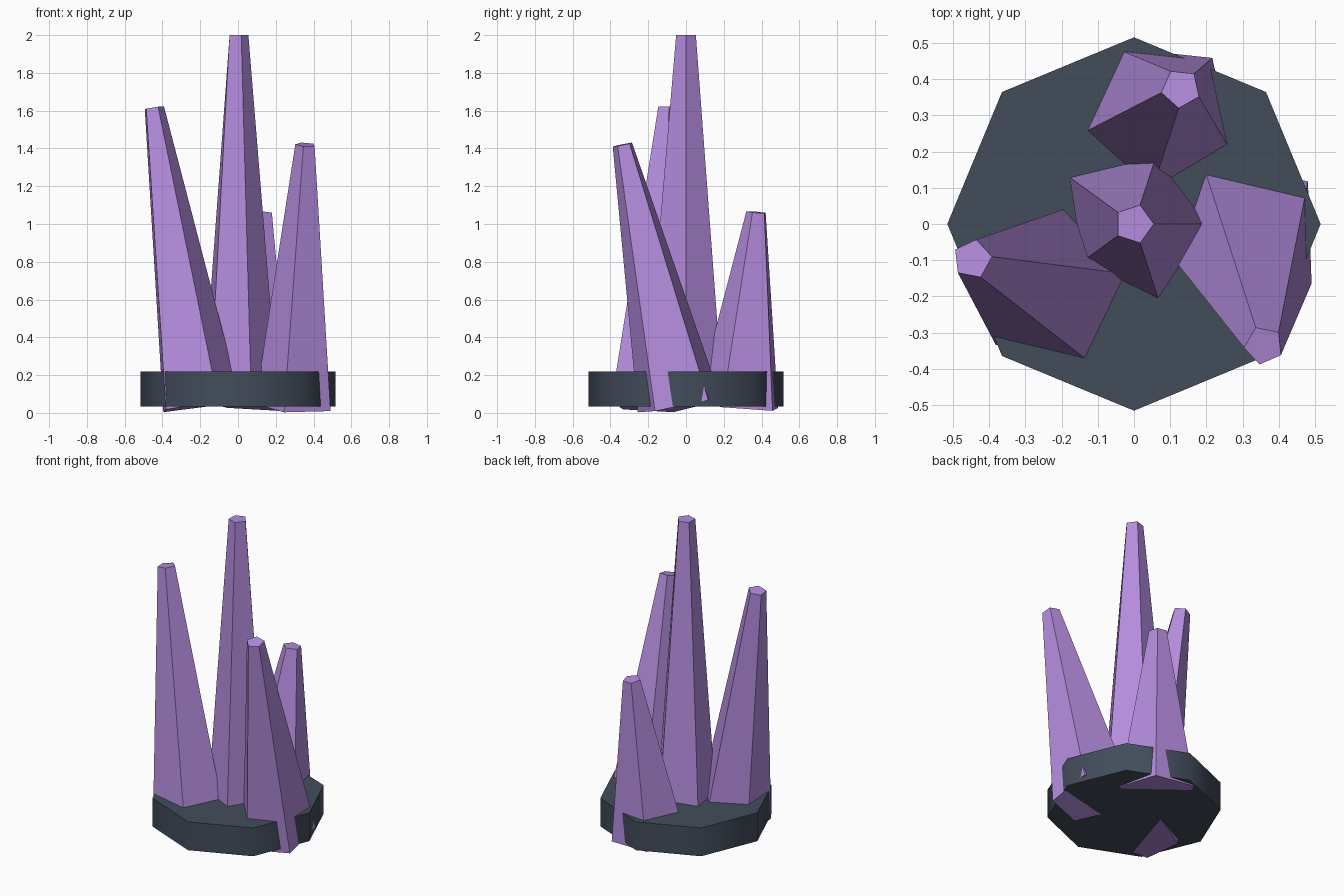
import bpy, bmesh, math
from mathutils import Vector

if "Cube" in bpy.data.objects:
    bpy.data.objects.remove(bpy.data.objects["Cube"])


def material(name, rgb):
    mat = bpy.data.materials.new(name)
    mat.diffuse_color = (*rgb, 1)
    mat.use_nodes = True
    mat.node_tree.nodes["Principled BSDF"].inputs["Base Color"].default_value = mat.diffuse_color
    return mat


purple = material("crystal purple", (0.46, 0.265, 0.73))
slate = material("slate", (0.055, 0.073, 0.105))


def crystal(name, foot, tip, spin, radii, tip_radius=0.055):
    """Five-sided tapered shard, its ends square to the line from foot to tip."""
    foot, tip = Vector(foot), Vector(tip)
    turn = Vector((0, 0, 1)).rotation_difference(tip - foot)
    bm = bmesh.new()
    rings = []
    for centre, sizes in ((foot, radii), (tip, [tip_radius] * 5)):
        ring = []
        for i, r in enumerate(sizes):
            a = math.radians(spin + 72 * i)
            ring.append(bm.verts.new(centre + turn @ Vector((r * math.cos(a), r * math.sin(a), 0))))
        rings.append(ring)
    low, high = rings
    bm.faces.new(low[::-1])
    bm.faces.new(high)
    for i in range(5):
        j = (i + 1) % 5
        bm.faces.new((low[i], low[j], high[j], high[i]))
    mesh = bpy.data.meshes.new(name)
    bm.to_mesh(mesh)
    bm.free()
    mesh.materials.append(purple)
    bpy.context.collection.objects.link(bpy.data.objects.new(name, mesh))


# Eight-sided rock base with smooth rim
bpy.ops.mesh.primitive_cylinder_add(vertices=8, radius=0.515, depth=0.185, location=(0, 0, 0.1255))
base = bpy.context.object
base.name = "rock_base"
base.data.materials.append(slate)
bpy.ops.object.shade_smooth_by_angle(angle=math.radians(60))

# Crystal cluster: tall centre shard and three leaning ones
crystal("centre_crystal", (0, 0, 0.034), (0, 0, 2.0), 0, (0.215, 0.209, 0.234, 0.187, 0.231))
crystal("left_crystal", (-0.208, -0.170, 0.037), (-0.446, -0.097, 1.615), 7,
        (0.226, 0.225, 0.217, 0.239, 0.248))
crystal("right_crystal", (0.289, -0.051, 0.043), (0.358, -0.335, 1.42), 42,
        (0.256, 0.257, 0.200, 0.213, 0.233))
crystal("back_crystal", (0.061, 0.286, 0.036), (0.129, 0.374, 1.062), 48, [0.233] * 5)
